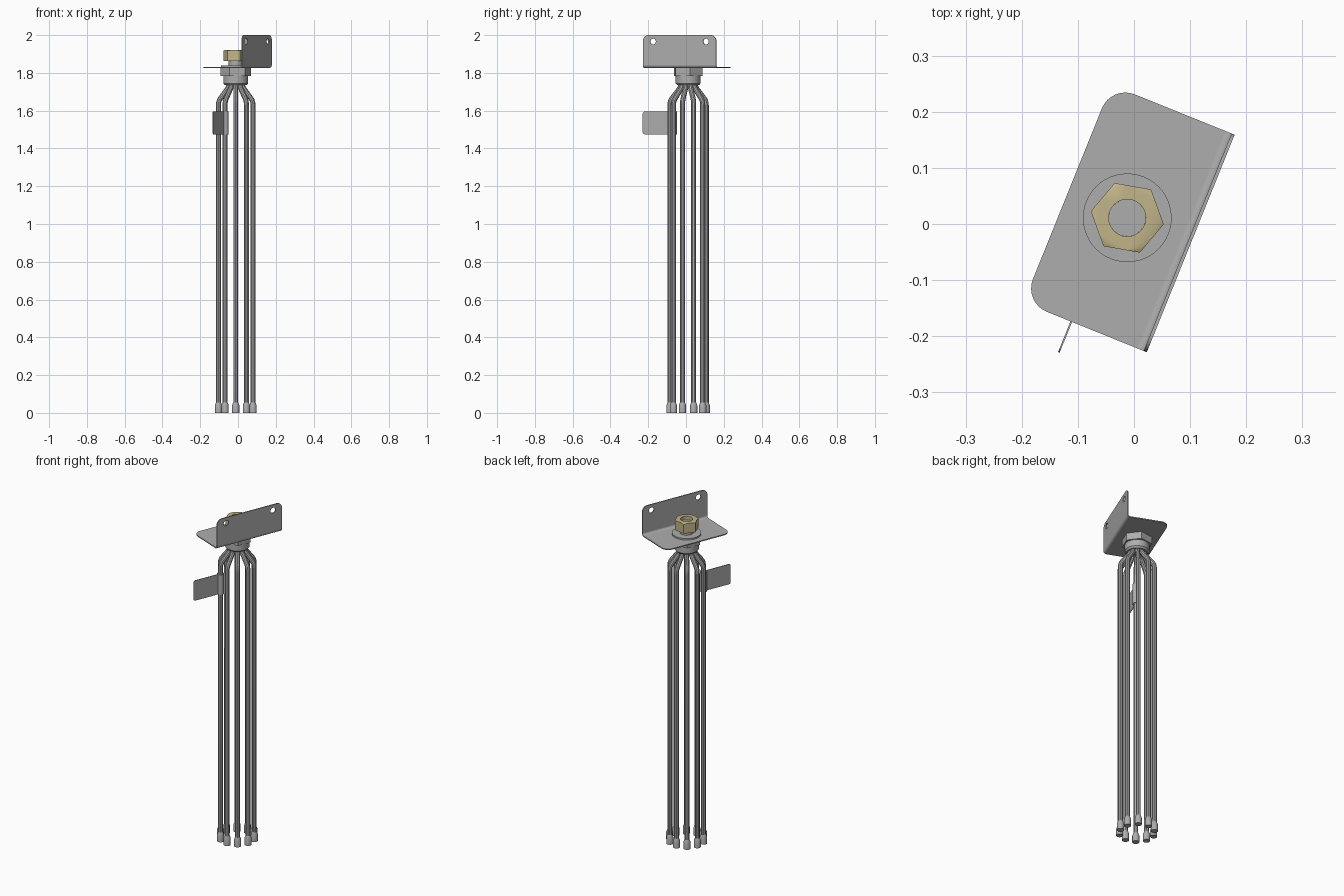
import bpy, bmesh
from math import sin, cos, pi, radians
from mathutils import Matrix, Vector

if "Cube" in bpy.data.objects:
    bpy.data.objects.remove(bpy.data.objects["Cube"], do_unlink=True)

TURN = radians(-22)
FRAME = Matrix.Translation((-0.012, 0.011, 0)) @ Matrix.Rotation(TURN, 4, 'Z')
X, Y, Z = Vector((1, 0, 0)), Vector((0, 1, 0)), Vector((0, 0, 1))


def material(name, rgb):
    m = bpy.data.materials.new(name)
    m.use_nodes = True
    m.diffuse_color = (*rgb, 1)
    m.node_tree.nodes["Principled BSDF"].inputs["Base Color"].default_value = (*rgb, 1)
    return m


STEEL = material("grey steel", (0.42, 0.42, 0.42))
BRASS = material("pale brass", (0.54, 0.46, 0.25))


def finish(name, bm, mat=STEEL, place=FRAME):
    bmesh.ops.remove_doubles(bm, verts=bm.verts, dist=1e-6)
    bmesh.ops.recalc_face_normals(bm, faces=bm.faces)
    mesh = bpy.data.meshes.new(name)
    bm.to_mesh(mesh)
    bm.free()
    mesh.materials.append(mat)
    ob = bpy.data.objects.new(name, mesh)
    bpy.context.collection.objects.link(ob)
    ob.matrix_world = place
    return ob


def smooth(ob):
    bpy.ops.object.select_all(action='DESELECT')
    ob.select_set(True)
    bpy.context.view_layer.objects.active = ob
    bpy.ops.object.shade_smooth_by_angle(angle=radians(35))
    return ob


def prism(bm, outline, origin, ax, ay, depth):
    """Extrude a flat outline lying in the ax, ay plane along depth."""
    face = bm.faces.new([bm.verts.new(origin + ax * a + ay * b) for a, b in outline])
    out = bmesh.ops.extrude_face_region(bm, geom=[face], use_keep_orig=True)
    bmesh.ops.translate(bm, vec=depth,
                        verts=[g for g in out["geom"] if isinstance(g, bmesh.types.BMVert)])


def lathe(bm, profile, offset=Vector(), steps=32, closed=False):
    """Spin (radius, height) points about a vertical axis."""
    vs = [bm.verts.new(offset + Vector((r, 0, h))) for r, h in profile]
    pairs = list(zip(vs, vs[1:])) + ([(vs[-1], vs[0])] if closed else [])
    edges = [bm.edges.new(p) for p in pairs]
    bmesh.ops.spin(bm, geom=vs + edges, cent=offset, axis=Z, angle=2 * pi, steps=steps)


def arc(cx, cy, r, a0, a1, n=8):
    return [(cx + r * cos(radians(a0 + (a1 - a0) * i / n)),
             cy + r * sin(radians(a0 + (a1 - a0) * i / n))) for i in range(n + 1)]


def tab_outline(half, start, end, r):
    """Rectangle spanning +-half, with its two corners at end rounded."""
    return [(-half, start), (half, start)] + arc(half - r, end - r, r, 0, 90) \
        + arc(r - half, end - r, r, 90, 180)


def hexagon(r, turn):
    return [(r * cos(radians(turn + 60 * i)), r * sin(radians(turn + 60 * i))) for i in range(6)]


def boolean(ob, cutter, operation):
    mod = ob.modifiers.new("cut", 'BOOLEAN')
    mod.object, mod.operation, mod.solver = cutter, operation, 'EXACT'
    cutter.hide_render = True
    bpy.context.view_layer.objects.active = ob
    bpy.ops.object.modifier_apply(modifier=mod.name)
    bpy.data.objects.remove(cutter, do_unlink=True)


# Folded bracket: base plate, bend and upright flange
T, BASE, EDGE, R, HALF = 0.006, 1.825, 0.122, 0.018, 0.209
bm = bmesh.new()
prism(bm, tab_outline(HALF, R - EDGE, 0.115, 0.045), Vector((0, 0, BASE)), Y, -X, Z * T)
finish("bracket_base", bm)

bm = bmesh.new()
bend = arc(EDGE - R, BASE + R, R, -90, 0) + arc(EDGE - R, BASE + R, R - T, 0, -90)
prism(bm, bend, Y * -HALF, X, Z, Y * 2 * HALF)
smooth(finish("bracket_bend", bm))

bm = bmesh.new()
prism(bm, tab_outline(HALF, BASE + R, 2.0, 0.032), X * (EDGE - T), Y, Z, X * T)
flange = finish("bracket_flange", bm)
bm = bmesh.new()
for side in (-1, 1):
    prism(bm, arc(side * 0.151, 1.966, 0.016, 0, 345, 23), X * 0.1, Y, Z, X * 0.04)
boolean(flange, finish("hole_cutter", bm), 'DIFFERENCE')

# Brass nut: hexagon trimmed by a chamfered ring
bm = bmesh.new()
prism(bm, hexagon(0.066, 72), Z * 1.862, X, Y, Z * 0.059)
nut = finish("brass_nut", bm, BRASS)
bm = bmesh.new()
lathe(bm, [(0.033, 1.85), (0.08, 1.85), (0.08, 1.909), (0.058, 1.921), (0.058, 1.93),
           (0.033, 1.93)], steps=48, closed=True)
boolean(nut, finish("chamfer_cutter", bm, BRASS), 'INTERSECT')
smooth(nut)

# Stud through the plate, and washer
bm = bmesh.new()
lathe(bm, [(0, 1.80), (0.037, 1.80), (0.037, 1.866), (0.033, 1.866), (0.033, 1.9), (0, 1.9)])
smooth(finish("stud", bm))
bm = bmesh.new()
lathe(bm, [(0, 1.83), (0.079, 1.83), (0.079, 1.84), (0, 1.84)], steps=48)
smooth(finish("washer", bm))

# Hexagonal fitting and round collar under the plate
bm = bmesh.new()
prism(bm, hexagon(0.082, 29), Z * 1.783, X, Y, Z * 0.042)
finish("hex_fitting", bm)
bm = bmesh.new()
lathe(bm, [(0, 1.735), (0.058, 1.735), (0.066, 1.745), (0.066, 1.79), (0, 1.79)], steps=48)
smooth(finish("collar", bm))

# Ten rods fanning out of the collar, with end caps
RING, COUNT = 0.096, 10
directions = [Vector((cos(a), sin(a), 0)) for a in
              (2 * pi * (i + 0.5) / COUNT - TURN for i in range(COUNT))]
path = [(0.038, 1.75), (0.038, 1.737), (0.041, 1.726), (0.047, 1.715), (0.085, 1.665),
        (0.092, 1.653), (0.095, 1.642), (RING, 1.63), (RING, 0.03)]
curve = bpy.data.curves.new("rods", 'CURVE')
curve.dimensions = '3D'
curve.bevel_depth = 0.0135
curve.bevel_resolution = 3
curve.use_fill_caps = True
for d in directions:
    spline = curve.splines.new('POLY')
    spline.points.add(len(path) - 1)
    for point, (r, h) in zip(spline.points, path):
        point.co = (*(d * r + Z * h), 1)
curve.materials.append(STEEL)
rods = bpy.data.objects.new("rods", curve)
bpy.context.collection.objects.link(rods)
rods.matrix_world = FRAME
bpy.ops.object.select_all(action='DESELECT')
rods.select_set(True)
bpy.context.view_layer.objects.active = rods
bpy.ops.object.convert(target='MESH')
smooth(bpy.context.view_layer.objects.active)

bm = bmesh.new()
for d in directions:
    lathe(bm, [(0, 0), (0.019, 0), (0.019, 0.04), (0.0135, 0.055), (0, 0.055)], d * RING, 20)
smooth(finish("rod_caps", bm))

# Tag clipped round one rod: sleeve and flat tab
clip = directions[6] * RING
LOW, HIGH = 1.475, 1.595
bm = bmesh.new()
lathe(bm, [(0.0125, LOW), (0.0185, LOW), (0.0185, HIGH), (0.0125, HIGH)], clip, 24, closed=True)
smooth(finish("tag_sleeve", bm))
bm = bmesh.new()
prism(bm, tab_outline((HIGH - LOW) / 2, -clip.y + 0.015, 0.268, 0.012),
      Vector((clip.x - 0.0015, 0, (LOW + HIGH) / 2)), Z, -Y, X * 0.003)
finish("tag_tab", bm)
